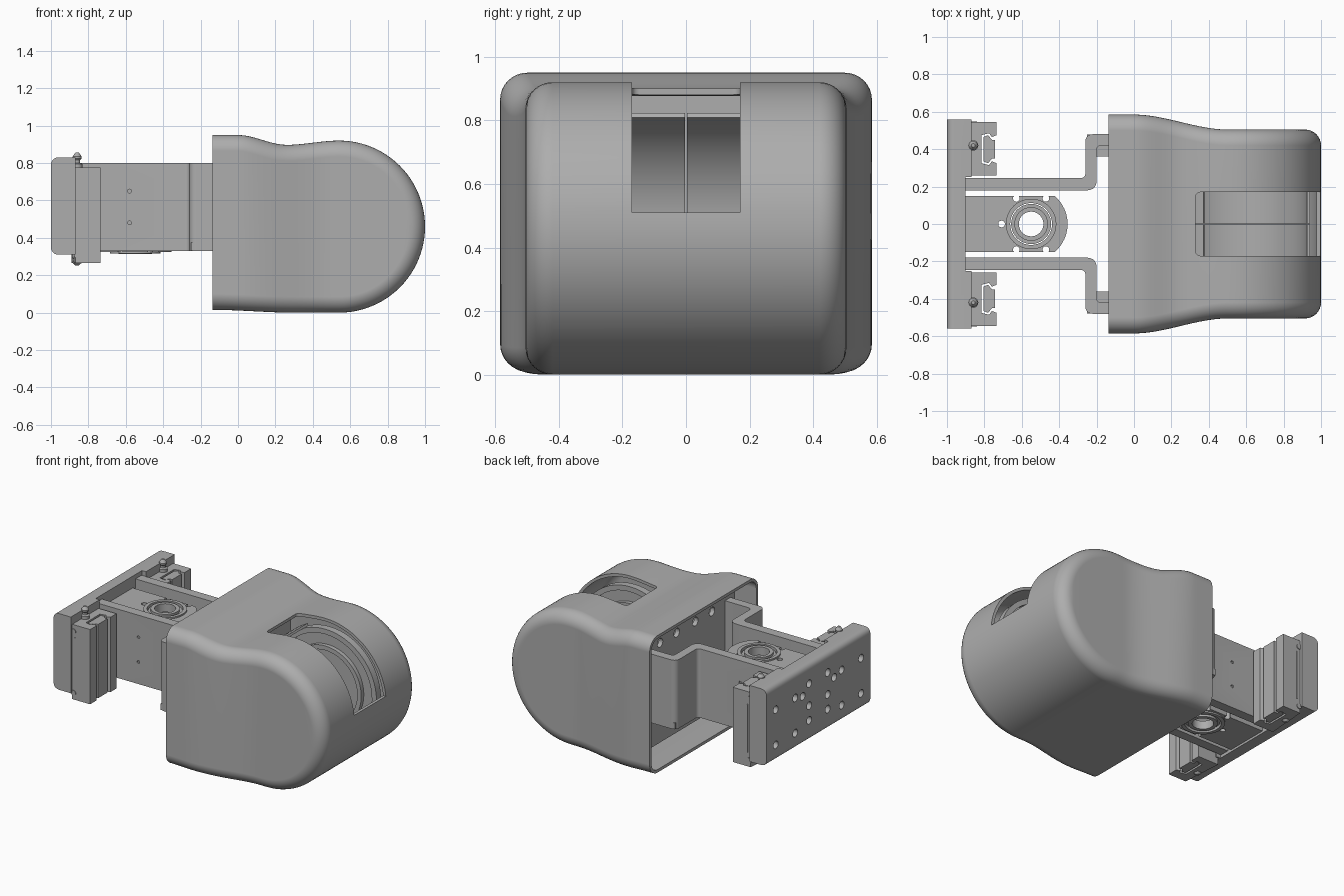
import bpy, bmesh
from math import sin, cos, pi, radians
from mathutils import Vector, Matrix

if "Cube" in bpy.data.objects:
    bpy.data.objects.remove(bpy.data.objects["Cube"])

grey = bpy.data.materials.new("satin_grey")
grey.use_nodes = True
grey.diffuse_color = (0.42, 0.42, 0.42, 1)
grey.node_tree.nodes["Principled BSDF"].inputs["Base Color"].default_value = (0.42, 0.42, 0.42, 1)


def finish(name, bm):
    bmesh.ops.remove_doubles(bm, verts=bm.verts, dist=1e-5)
    bmesh.ops.recalc_face_normals(bm, faces=bm.faces)
    mesh = bpy.data.meshes.new(name)
    bm.to_mesh(mesh)
    bm.free()
    mesh.materials.append(grey)
    obj = bpy.data.objects.new(name, mesh)
    bpy.context.collection.objects.link(obj)
    return obj


def smooth(obj):
    bpy.ops.object.select_all(action="DESELECT")
    obj.select_set(True)
    bpy.context.view_layer.objects.active = obj
    bpy.ops.object.shade_smooth_by_angle(angle=radians(30))


def apply(obj, kind, **settings):
    bpy.context.view_layer.objects.active = obj
    mod = obj.modifiers.new(kind, kind)
    for key, value in settings.items():
        setattr(mod, key, value)
    bpy.ops.object.modifier_apply(modifier=mod.name)


def cut(obj, cutter):
    apply(obj, "BOOLEAN", object=cutter, operation="DIFFERENCE", solver="EXACT")
    bpy.data.objects.remove(cutter)


def rounded(points, steps=5):
    """Round each corner given as (u, v, radius)."""
    out = []
    for i, (u, v, r) in enumerate(points):
        p = Vector((u, v))
        if r == 0:
            out.append(p)
            continue
        a = p + (Vector(points[i - 1][:2]) - p).normalized() * r
        b = p + (Vector(points[(i + 1) % len(points)][:2]) - p).normalized() * r
        for k in range(steps + 1):
            t = k / steps
            w = 0.83 * 2 * t * (1 - t)
            out.append((a * (1 - t) ** 2 + p * w + b * t * t) / ((1 - t) ** 2 + w + t * t))
    return out


def rect(u0, v0, u1, v1, r=0.0):
    return rounded([(u0, v0, r), (u1, v0, r), (u1, v1, r), (u0, v1, r)])


PLACE = {"x": lambda u, v, h: (h, u, v), "y": lambda u, v, h: (u, h, v), "z": lambda u, v, h: (u, v, h)}


def prism(name, points, axis, lo, hi):
    bm = bmesh.new()
    face = bm.faces.new([bm.verts.new(PLACE[axis](p[0], p[1], lo)) for p in points])
    grown = bmesh.ops.extrude_face_region(bm, geom=[face])
    step = Vector(PLACE[axis](0, 0, hi - lo))
    bmesh.ops.translate(bm, vec=step, verts=[v for v in grown["geom"] if isinstance(v, bmesh.types.BMVert)])
    return finish(name, bm)


def lathe(name, profile, axis, centre, segments=40):
    """Spin a closed (radius, height) profile about an axis."""
    bm = bmesh.new()
    rings = []
    for k in range(segments):
        a = 2 * pi * k / segments
        rings.append([bm.verts.new(Vector(centre) + Vector(PLACE[axis](r * cos(a), r * sin(a), h)))
                      for r, h in profile])
    n = len(profile)
    for k in range(segments):
        p, q = rings[k], rings[(k + 1) % segments]
        for i in range(n):
            j = (i + 1) % n
            if profile[i][0] + profile[j][0] > 0:
                bm.faces.new((p[i], p[j], q[j], q[i]))
    obj = finish(name, bm)
    smooth(obj)
    return obj


def drill(obj, axis, spots, lo, hi):
    """Cut round holes given as (u, v, radius)."""
    bm = bmesh.new()
    for u, v, r in spots:
        ring = [(u + r * cos(k * pi / 10), v + r * sin(k * pi / 10)) for k in range(20)]
        a, b = ([bm.verts.new(PLACE[axis](*p, h)) for p in ring] for h in (lo, hi))
        bm.faces.new(a)
        bm.faces.new(b)
        for k in range(20):
            bm.faces.new((a[k - 1], a[k], b[k], b[k - 1]))
    cut(obj, finish("drill_cutter", bm))


def ease(x, x0, x1, a, b):
    t = min(max((x - x0) / (x1 - x0), 0), 1)
    return a + (b - a) * t * t * (3 - 2 * t)


# Cover: a filleted side outline lofted along its length
NOSE, RAD, FILLET, BACK = 0.54, 0.46, 0.085, -0.135


def top_z(x):
    return ease(x, 0, 0.26, 0.95, 0.897) if x < 0.26 else ease(x, 0.26, NOSE, 0.897, 0.92)


def bottom_z(x):
    return ease(x, BACK, 0.3, 0.015, 0)


stations = []
for k in range(25):
    x = BACK + (NOSE - BACK) * k / 24
    slope = (top_z(x + 0.002) - top_z(x - 0.002)) / 0.004
    stations.append((Vector((x, top_z(x))), Vector((-slope, 1)).normalized(),
                     Vector((x, bottom_z(x))), Vector((0, -1))))
for k in range(1, 25):
    a = pi / 2 * (1 - k / 24)
    up, down = Vector((cos(a), sin(a))), Vector((cos(a), -sin(a)))
    hub = Vector((NOSE, RAD))
    stations.append((hub + up * RAD, up, hub + down * RAD, down))

bm = bmesh.new()
sections = []
for top, n_top, low, n_low in stations:
    half = []
    for p, n, angles in ((top, n_top, range(9)), (low, n_low, range(8, -1, -1))):
        for k in angles:
            a = pi / 2 * k / 8
            q = p - n * FILLET * (1 - cos(a))
            half.append((max(q.x, BACK), ease(q.x, 0, 0.5, 0.585, 0.505) - FILLET * (1 - sin(a)), q.y))
    ring = half + [(x, -y, z) for x, y, z in reversed(half)]
    sections.append([bm.verts.new(c) for c in ring])
for p, q in zip(sections, sections[1:]):
    for i in range(len(p)):
        bm.faces.new((p[i - 1], p[i], q[i], q[i - 1]))
bmesh.ops.remove_doubles(bm, verts=bm.verts, dist=1e-5)
bmesh.ops.dissolve_degenerate(bm, edges=bm.edges, dist=1e-5)
cover = finish("cover", bm)
apply(cover, "SOLIDIFY", thickness=0.02, offset=-1)
slot = prism("slot_cutter", rect(0.33, -0.17, 1.2, 0.17, 0.025), "z", 0.51, 1.2)
cut(cover, slot)
smooth(cover)
cover.modifiers.new("even_normals", "WEIGHTED_NORMAL").keep_sharp = True

# Drum well behind the slot, in two halves with a fine seam
arc = [radians(115 + 245 * k / 48) for k in range(49)]
sector = [(NOSE + r * cos(a), RAD + r * sin(a)) for r, run in ((0.4, arc), (0.385, arc[::-1])) for a in run]
for side, s in (("left", 1), ("right", -1)):
    lo, hi = sorted((s * 0.003, s * 0.22))
    smooth(prism(f"drum_well_{side}", sector, "y", lo, hi))
    lathe(f"drum_wall_{side}", [(0, s * 0.2), (0.385, s * 0.2), (0.385, s * 0.22), (0, s * 0.22)],
          "y", (NOSE, 0, RAD), 64)
    for part, r0, r1 in (("rim", 0.35, 0.385), ("band", 0.24, 0.27), ("hub", 0.05, 0.12)):
        lathe(f"drum_{part}_{side}", [(r0, s * 0.172), (r1, s * 0.172), (r1, s * 0.2), (r0, s * 0.2)],
              "y", (NOSE, 0, RAD), 64)

# Bulkhead inside the open back of the cover
bulkhead = prism("bulkhead", rect(-0.53, 0.1, 0.53, 0.9, 0.04), "x", 0.0, 0.03)
drill(bulkhead, "x", [(s * y, z, 0.03) for s in (1, -1) for y in (0.1, 0.28) for z in (0.3, 0.78)], -0.1, 0.1)

# Stepped arms joining the base to the cover
for side, s in (("back", 1), ("front", -1)):
    outline = rounded([(-0.9, s * 0.18, 0), (-0.2, s * 0.18, 0.05), (-0.2, s * 0.42, 0.025), (0.0, s * 0.42, 0),
                       (0.0, s * 0.48, 0), (-0.26, s * 0.48, 0.04), (-0.26, s * 0.245, 0.025), (-0.9, s * 0.245, 0)])
    arm = prism(f"arm_{side}", outline, "z", 0.33, 0.8)
    drill(arm, "y", [(-0.58, 0.48, 0.01), (-0.58, 0.65, 0.01)], s * 0.235, s * 0.3)
    smooth(arm)
    prism(f"arm_foot_{side}", rect(-0.25, min(s * 0.36, s * 0.478), 0, max(s * 0.36, s * 0.478)), "z", 0.332, 0.375)

# Bearing plates with a through bore
tip = [(-0.55 + 0.195 * cos(radians(a)), 0.195 * sin(radians(a))) for a in range(-50, 51, 5)]
bolts = [(-0.55 + 0.158 * cos(a), 0.158 * sin(a), 0.018) for a in [k * pi / 3 + pi / 3 for k in (0, 1, 2, 3, 4)]]
for level, z0, z1, s in (("upper", 0.70, 0.75, 1), ("lower", 0.325, 0.375, -1)):
    plate = prism(f"bearing_plate_{level}", [(-0.9, -0.15)] + tip + [(-0.9, 0.15)], "z", z0, z1)
    drill(plate, "z", bolts + [(-0.55, 0, 0.12)], 0.2, 0.9)
    smooth(plate)
    face = z1 if s > 0 else z0
    for part, r0, r1, rise in (("outer", 0.112, 0.135, 0.01), ("middle", 0.09, 0.107, -0.005), ("inner", 0.066, 0.09, 0.012)):
        lathe(f"bearing_{part}_ring_{level}", [(r0, s * rise), (r1, s * rise), (r1, -s * 0.045), (r0, -s * 0.045)],
              "z", (-0.55, 0, face))

# Base plate with raised ends and a hole pattern
base = prism("base_plate", rounded([(-1, 0.31, 0.04), (-0.87, 0.31, 0), (-0.87, 0.83, 0), (-1, 0.83, 0.04)]),
             "y", -0.56, 0.56)
cut(base, prism("recess_cutter", rect(-0.9, -0.25, -0.8, 0.25), "z", 0.2, 1))
holes = [(s * y, z, 0.026) for s in (1, -1) for y, z in
         ((0.46, 0.42), (0.46, 0.66), (0.25, 0.42), (0.25, 0.66), (0.17, 0.64), (0.1, 0.45), (0.1, 0.55), (0.1, 0.7))]
drill(base, "x", holes, -1.1, -0.94)
smooth(base)

# Rail carriages, rails and grease fittings
for side, s in (("back", 1), ("front", -1)):
    body = [(-0.89, 0.26), (-0.735, 0.26), (-0.735, 0.325), (-0.76, 0.335), (-0.775, 0.315), (-0.815, 0.325),
            (-0.815, 0.475), (-0.775, 0.485), (-0.76, 0.465), (-0.735, 0.475), (-0.735, 0.545), (-0.87, 0.545)]
    prism(f"carriage_{side}", [(x, s * y) for x, y in body], "z", 0.265, 0.775)
    rail = [(-0.805, 0.335), (-0.78, 0.325), (-0.76, 0.35), (-0.742, 0.35),
            (-0.742, 0.45), (-0.76, 0.45), (-0.78, 0.475), (-0.805, 0.465)]
    prism(f"rail_{side}", [(x, s * y) for x, y in rail], "z", 0.268, 0.772)
    for end, z, d in (("top", 0.775, 1), ("bottom", 0.305, -1)):
        shape = [(0, -0.01), (0.028, -0.01), (0.028, 0.02), (0.016, 0.026), (0.016, 0.04),
                 (0.024, 0.05), (0.024, 0.06), (0.01, 0.08), (0, 0.08)]
        lathe(f"fitting_{end}_{side}", [(r, d * h * (1 if d > 0 else 0.65)) for r, h in shape], "z", (-0.86, s * 0.42, z), 16)
    for z in (0.31, 0.73):
        lathe(f"cap_screw_{side}", [(0, s * 0.53), (0.018, s * 0.53), (0.018, s * 0.549), (0, s * 0.549)],
              "y", (-0.86, 0, z), 16)
    strip = sorted((s * 0.54, s * 0.549))
    prism(f"seal_strip_{side}", rect(-0.85, 0.36, -0.84, 0.69), "y", *strip)
